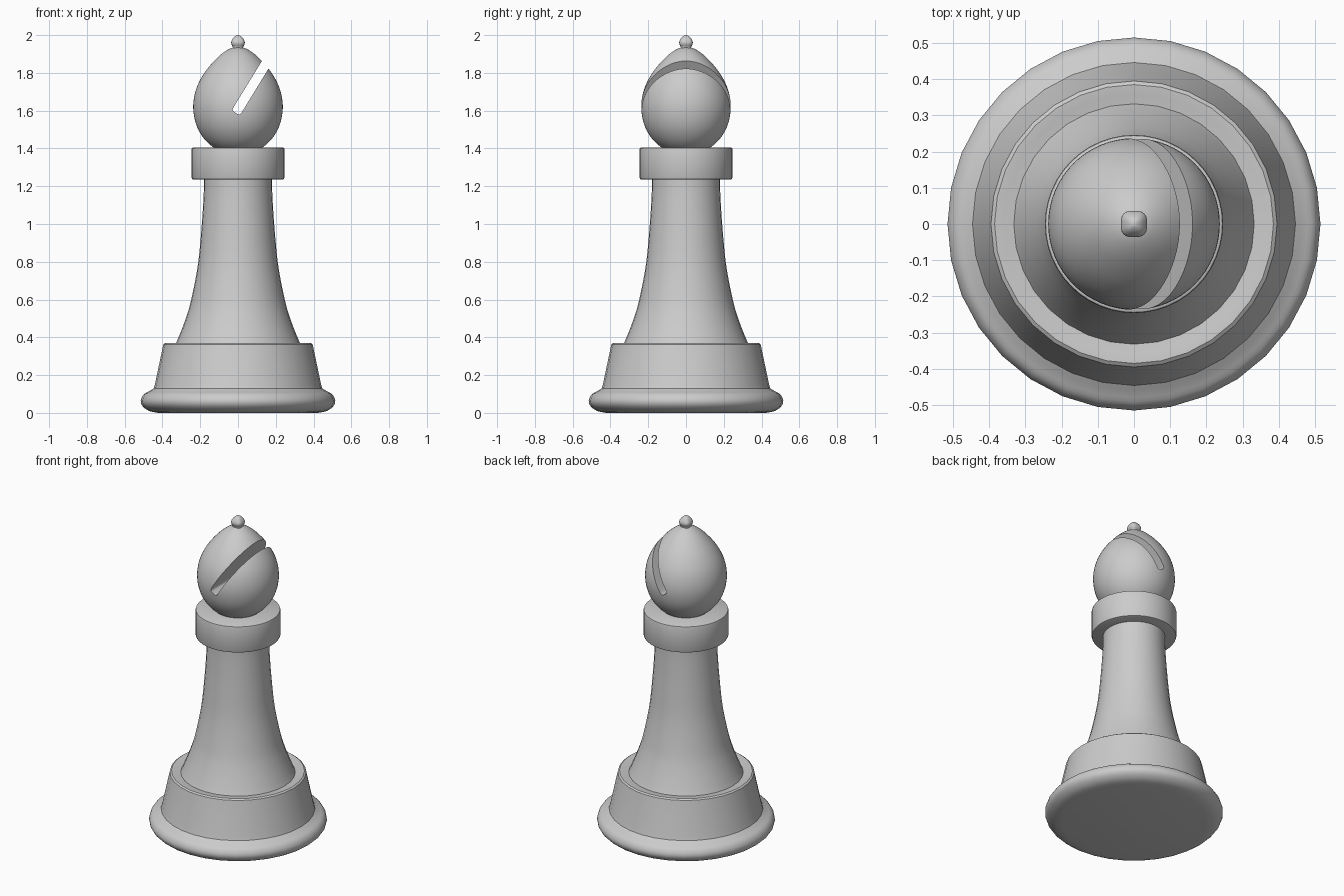
import bpy, bmesh, math

if "Cube" in bpy.data.objects:
    bpy.data.objects.remove(bpy.data.objects["Cube"])


def smooth_profile(pts, steps=5):
    """Catmull-Rom refinement of an (r, z) profile."""
    out = []
    for i in range(len(pts) - 1):
        p0, p1 = pts[max(i - 1, 0)], pts[i]
        p2, p3 = pts[i + 1], pts[min(i + 2, len(pts) - 1)]
        for s in range(steps):
            t = s / steps
            out.append(tuple(max(0, 0.5 * (2 * b + (c - a) * t + (2 * a - 5 * b + 4 * c - d) * t * t
                                    + (3 * b - a - 3 * c + d) * t ** 3))
                             for a, b, c, d in zip(p0, p1, p2, p3)))
    return out + [pts[-1]]


def lathe(name, profile, sides=32, squareness=0.0, angle=35):
    """Spin an (r, z) profile about z; squareness pulls the section towards a rounded square."""
    bm = bmesh.new()
    rings = []
    for r, z in profile:
        if r < 1e-4:
            rings.append([bm.verts.new((0, 0, z))] * sides)
            continue
        ring = []
        for k in range(sides):
            a = 2 * math.pi * k / sides
            q = r * (1 - squareness * math.cos(4 * a))
            ring.append(bm.verts.new((q * math.cos(a), q * math.sin(a), z)))
        rings.append(ring)
    for lo, hi in zip(rings, rings[1:]):
        for k in range(sides):
            n = (k + 1) % sides
            bm.faces.new(list(dict.fromkeys((lo[k], lo[n], hi[n], hi[k]))))
    bmesh.ops.recalc_face_normals(bm, faces=bm.faces)
    mesh = bpy.data.meshes.new(name)
    bm.to_mesh(mesh)
    bm.free()
    ob = bpy.data.objects.new(name, mesh)
    bpy.context.collection.objects.link(ob)
    shade(ob, angle)
    return ob


def shade(ob, angle):
    bpy.ops.object.select_all(action='DESELECT')
    ob.select_set(True)
    bpy.context.view_layer.objects.active = ob
    bpy.ops.object.shade_smooth_by_angle(angle=math.radians(angle))


# Foot: rounded rim below a tapered plinth with a slightly sunken ledge
rim = smooth_profile([(0.42, 0.0), (0.47, 0.01), (0.505, 0.035), (0.515, 0.065),
                      (0.50, 0.097), (0.47, 0.115), (0.446, 0.13)], 3)
lathe("base", [(0, 0)] + rim + [(0.44, 0.15), (0.398, 0.35), (0.395, 0.363), (0.385, 0.37),
                                (0.36, 0.368), (0.325, 0.36), (0, 0.36)])

# Flared column
column = smooth_profile([(0.335, 0.355), (0.315, 0.40), (0.28, 0.49), (0.25, 0.59), (0.213, 0.78),
                         (0.193, 0.98), (0.182, 1.15), (0.18, 1.25)])
lathe("column", [(0, 0.355)] + column + [(0, 1.25)])

# Collar with softened edges
lathe("collar", [(0, 1.235), (0.236, 1.235), (0.243, 1.238), (0.246, 1.245), (0.246, 1.395),
                 (0.244, 1.402), (0.238, 1.405), (0, 1.405)], 48)

# Egg-shaped head
egg = smooth_profile([(0.0, 1.37), (0.08, 1.38), (0.16, 1.43), (0.215, 1.51), (0.237, 1.61), (0.223, 1.71),
                      (0.178, 1.80), (0.11, 1.88), (0.05, 1.925), (0.0, 1.94)])
head = lathe("head", egg, 64)

# Slanted slot sawn through the head
tilt = math.radians(31.5)
length = 0.6
bpy.ops.mesh.primitive_cube_add(size=1, location=(-0.012 + math.sin(tilt) * length / 2, 0,
                                                  1.588 + math.cos(tilt) * length / 2),
                                rotation=(0, tilt, 0))
cutter = bpy.context.object
cutter.name = "slot_cutter"
cutter.scale = (0.051, 0.8, length)
cutter.hide_render = True
bpy.ops.object.transform_apply(location=False, rotation=False, scale=True)
bevel = cutter.modifiers.new("round", 'BEVEL')
bevel.width, bevel.segments = 0.014, 3
cut = head.modifiers.new("slot", 'BOOLEAN')
cut.operation, cut.solver, cut.object = 'DIFFERENCE', 'EXACT', cutter
bpy.context.view_layer.objects.active = head
bpy.ops.object.modifier_apply(modifier="slot")
bpy.data.objects.remove(cutter)
shade(head, 35)

# Rounded-square finial
tip = smooth_profile([(0.036, 1.915), (0.029, 1.935), (0.037, 1.952), (0.037, 1.968), (0.024, 1.988),
                      (0.010, 1.998), (0.0, 2.0)], 4)
lathe("finial", tip, 32, 0.06, 60)
